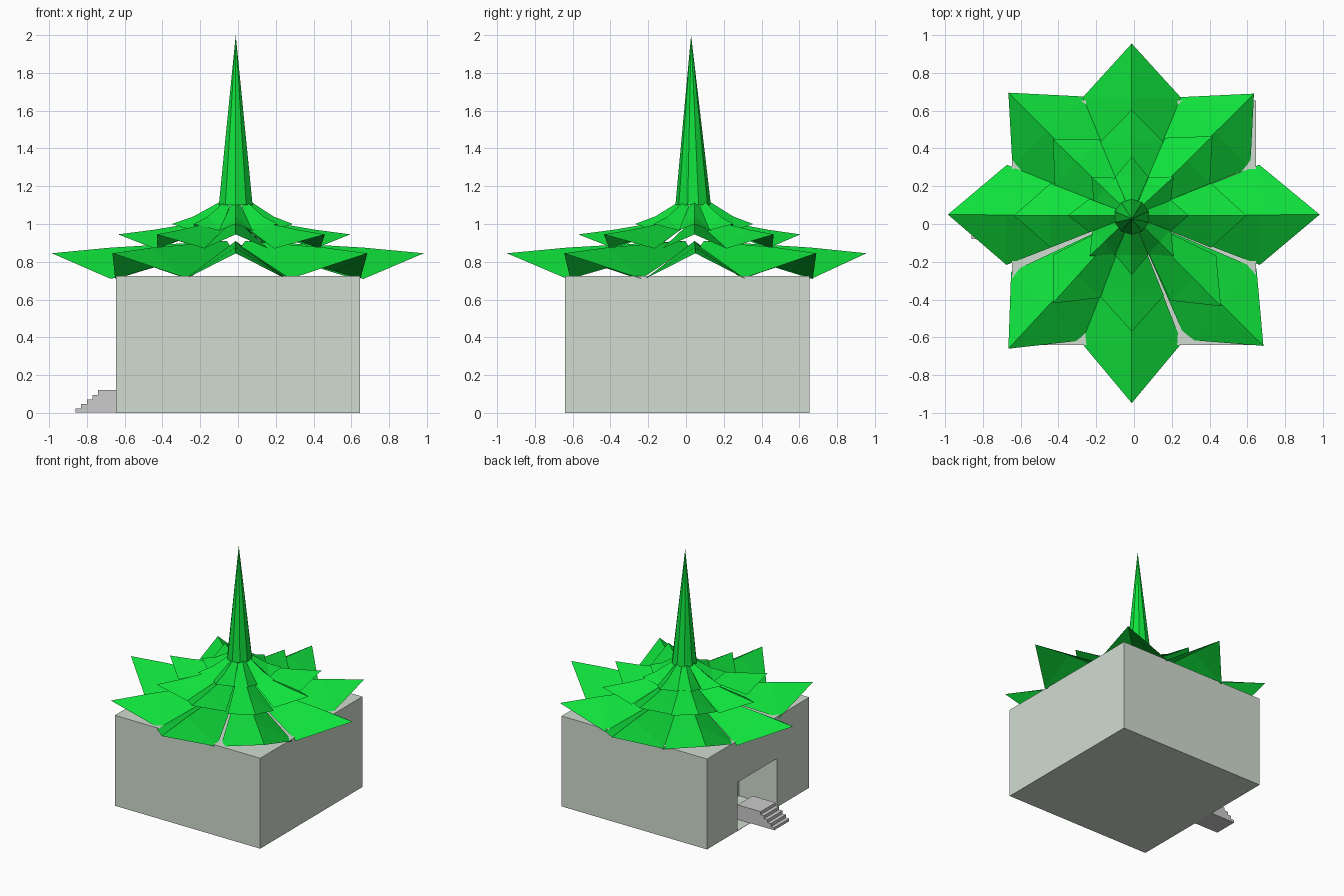
import bpy, bmesh
from math import hypot
from mathutils import Vector, Matrix

if "Cube" in bpy.data.objects:
    bpy.data.objects.remove(bpy.data.objects["Cube"])


def material(name, rgb):
    m = bpy.data.materials.new(name)
    m.diffuse_color = (*rgb, 1)
    m.use_nodes = True
    m.node_tree.nodes["Principled BSDF"].inputs["Base Color"].default_value = m.diffuse_color
    return m


def add_object(name, bm, mat=None, fix=True):
    if fix:
        bmesh.ops.recalc_face_normals(bm, faces=bm.faces)
    me = bpy.data.meshes.new(name)
    bm.to_mesh(me)
    bm.free()
    ob = bpy.data.objects.new(name, me)
    bpy.context.collection.objects.link(ob)
    if mat:
        me.materials.append(mat)
    return ob


def box(name, lo, hi, mat=None):
    lo, hi = Vector(lo), Vector(hi)
    bm = bmesh.new()
    bmesh.ops.create_cube(bm, size=1, matrix=Matrix.Translation((lo + hi) / 2)
                          @ Matrix.Diagonal((*(hi - lo), 1)))
    return add_object(name, bm, mat)


wall_mat = material("pale_green_wall", (0.64, 0.72, 0.63))
leaf_mat = material("leaf_green", (0.005, 0.75, 0.045))

# House block with a deep doorway recess on the -x side
house = box("house_block", (-0.645, -0.64, 0), (0.645, 0.655, 0.725), wall_mat)
cutter = box("doorway_cutter", (-0.8, -0.23, 0.003), (-0.31, 0.27, 0.39))
cutter.hide_render = True
cutter.hide_viewport = True
cut = house.modifiers.new("doorway", 'BOOLEAN')
cut.operation = 'DIFFERENCE'
cut.solver = 'EXACT'
cut.object = cutter

# Stairs: stepped profile extruded across y
profile = [(-0.535, 0.003), (-0.86, 0.003)]
for i in range(5):
    x, z = -0.86 + 0.03 * i, 0.024 * (i + 1)
    profile += [(x, z), (x + 0.03, z)]
profile[-1] = (-0.535, 0.12)
bm = bmesh.new()
f = bm.faces.new([bm.verts.new((x, -0.08, z)) for x, z in profile])
ext = bmesh.ops.extrude_face_region(bm, geom=[f])["geom"]
bmesh.ops.translate(bm, vec=(0, 0.19, 0),
                    verts=[v for v in ext if isinstance(v, bmesh.types.BMVert)])
add_object("entrance_stairs", bm)

# Roof: three tiers of folded leaves round the centre
CENTRE = Vector((-0.012, 0.045))


def leaf_tier(name, tips, root_r, root_z, mid_z, tip_z, edge_z, wide, half_width):
    """Each leaf has a raised ridge and two flanks that slope down."""
    bm = bmesh.new()
    for tip in tips:
        d = Vector(tip) - CENTRE
        length = d.length
        d.normalize()
        side = Vector((-d.y, d.x))

        def pt(r, s, z):
            p = CENTRE + d * r + side * s
            return bm.verts.new((p.x, p.y, z))

        ridge = [pt(root_r, 0, root_z), pt(wide * length, 0, mid_z), pt(length, 0, tip_z)]
        for s in (1, -1):
            inner = pt(root_r, s * root_r * 0.41, root_z - 0.03)
            corner = pt(wide * length, s * half_width, edge_z)
            for loop in ((ridge[0], inner, corner, ridge[1]), (ridge[1], corner, ridge[2])):
                bm.faces.new(loop if s < 0 else loop[::-1])
    return add_object(name, bm, leaf_mat, fix=False)


leaf_tier("lower_leaves",
          [(0.983, 0.05), (0.635, 0.69), (-0.012, 0.955), (-0.665, 0.695),
           (-0.985, 0.05), (-0.665, -0.66), (-0.012, -0.948), (0.685, -0.645)],
          0.07, 0.91, 0.875, 0.845, 0.71, 0.68, 0.265)
leaf_tier("middle_leaves",
          [(0.595, 0.045), (0.415, 0.465), (-0.012, 0.605), (-0.43, 0.45),
           (-0.635, 0.045), (-0.43, -0.42), (-0.012, -0.57), (0.46, -0.435)],
          0.07, 1.03, 0.97, 0.945, 0.87, 0.69, 0.17)
leaf_tier("upper_leaves",
          [(0.29, 0.045), (0.21, 0.25), (-0.012, 0.355), (-0.225, 0.25),
           (-0.35, 0.045), (-0.235, -0.17), (-0.012, -0.27), (0.21, -0.17)],
          0.07, 1.125, 1.04, 1.0, 0.965, 0.66, 0.088)

# Spire: slim faceted cone
bm = bmesh.new()
bmesh.ops.create_cone(bm, cap_ends=False, segments=10, radius1=0.094, radius2=0.0,
                      depth=0.9, matrix=Matrix.Translation((-0.012, 0.038, 1.55)))
bmesh.ops.remove_doubles(bm, verts=bm.verts, dist=0.0005)
for v in bm.verts:
    if v.co.z > 1.9:
        v.co.y = 0.027
add_object("spire", bm, leaf_mat)
